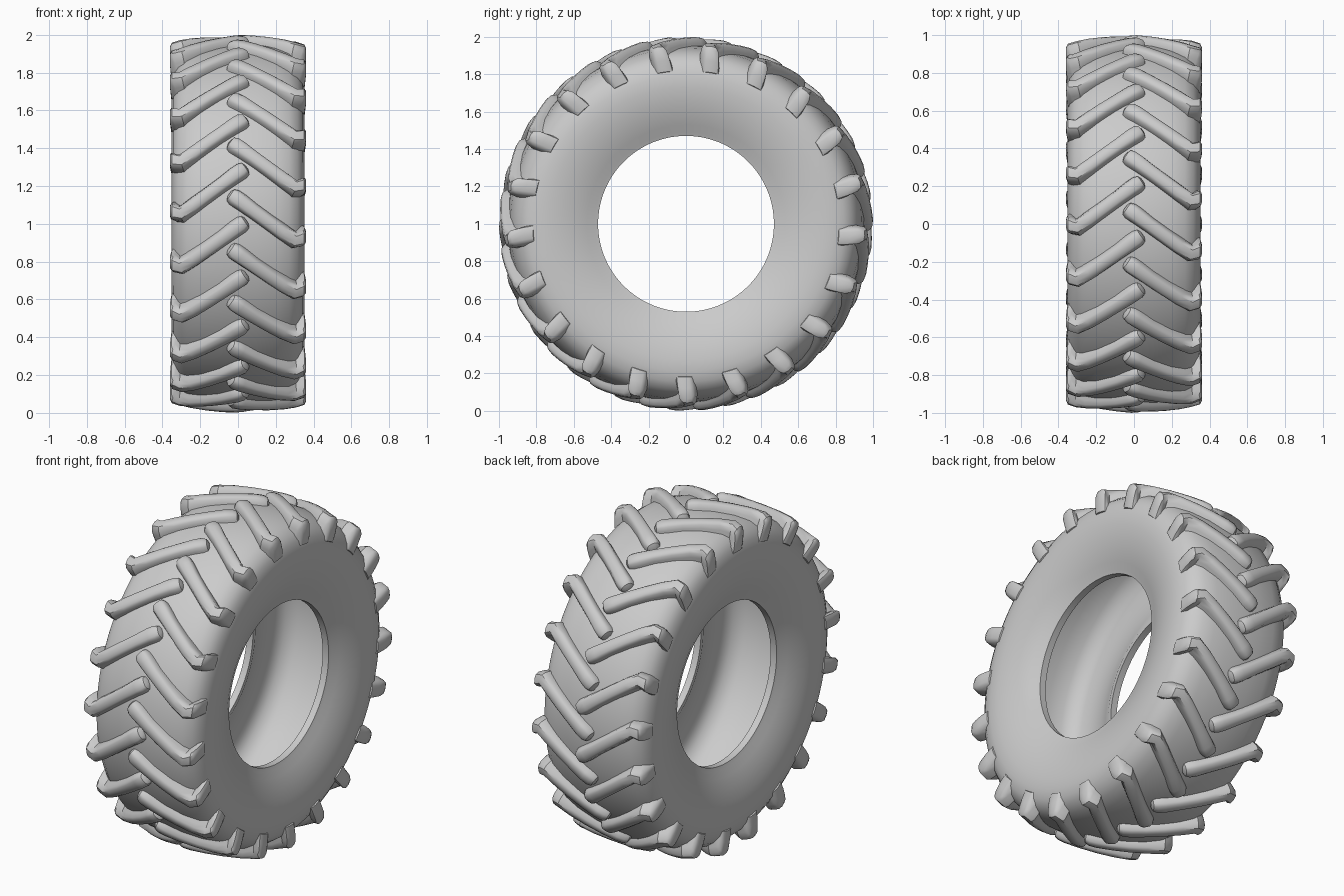
import bpy, bmesh, math
from mathutils import Vector

if "Cube" in bpy.data.objects:
    bpy.data.objects.remove(bpy.data.objects["Cube"])

CENTRE_Z = 1.0
COUNT = 21                      # lugs per side
PITCH = 2 * math.pi / COUNT


def polar(x, r, e):
    """Point at axial x, radius r and elevation e seen from the front."""
    return Vector((x, -r * math.cos(e), CENTRE_Z + r * math.sin(e)))


def make_object(name, bm, angle):
    bmesh.ops.recalc_face_normals(bm, faces=bm.faces)
    me = bpy.data.meshes.new(name)
    bm.to_mesh(me)
    bm.free()
    ob = bpy.data.objects.new(name, me)
    bpy.context.collection.objects.link(ob)
    bpy.ops.object.select_all(action='DESELECT')
    ob.select_set(True)
    bpy.context.view_layer.objects.active = ob
    bpy.ops.object.shade_smooth_by_angle(angle=math.radians(angle))
    return ob


def skin(bm, rings, close_rings):
    """Bridge successive closed rings of vertices."""
    n = len(rings[0])
    last = len(rings) if close_rings else len(rings) - 1
    for i in range(last):
        a, b = rings[i], rings[(i + 1) % len(rings)]
        for j in range(n):
            k = (j + 1) % n
            bm.faces.new((a[j], a[k], b[k], b[j]))


# Hollow tyre carcass: half profile (x, r), mirrored and spun about the axle
outer = [(0, .955), (.10, .951), (.20, .938), (.27, .918), (.315, .885),
         (.34, .845), (.352, .79), (.352, .73), (.342, .66), (.322, .59),
         (.298, .53), (.278, .49), (.27, .47)]
inner = [(.23, .47), (.235, .50), (.265, .56), (.29, .63), (.305, .71),
         (.302, .79), (.28, .85), (.22, .885), (.12, .90), (0, .905)]
half = outer + inner
profile = half + [(-x, r) for x, r in reversed(half[1:-1])]
bm = bmesh.new()
STEPS = 126
rings = [[bm.verts.new(polar(x, r, 2 * math.pi * i / STEPS)) for x, r in profile]
         for i in range(STEPS)]
skin(bm, rings, True)
make_object("tyre_carcass", bm, 40)

# Lug stations: top x, top r, base x, base r, elevation deg, half width, tilt deg
TIP = [(-.045, .965, -.045, .93, 9.6, .020, 35),
       (-.036, .988, -.040, .93, 9.2, .036, 35),
       (-.018, .998, -.020, .93, 8.4, .044, 35),
       (.015, 1.0, .015, .93, 7.0, .044, 35)]
BODY = [(.08, .996, .08, .93, 4.1, .040, 35),
        (.16, .990, .16, .92, 0.6, .040, 35),
        (.24, .982, .24, .90, -2.9, .042, 34),
        (.305, .972, .29, .87, -5.4, .046, 14)]
SIDE = [(.350, .958, .315, .85, -4.7, .050, 2),
        (.360, .938, .32, .84, -4.4, .050, 0),
        (.360, .880, .32, .83, -4.0, .053, 0),
        (.354, .820, .32, .81, -3.6, .056, 0)]
# Rounded cross-section: across (in half widths), height fraction
SECTION = [(-1.15, 0), (-1.0, .5), (-.85, .80), (-.55, .96), (0, 1),
           (.55, .96), (.85, .80), (1.0, .5), (1.15, 0)]


def add_lug(bm, side, turn):
    rings = []
    for xt, rt, xb, rb, e, w, tilt in TIP + BODY + SIDE:
        e, t = math.radians(e) + turn, math.radians(tilt)
        ring = []
        for u, h in SECTION:
            x = xb + (xt - xb) * h + u * w * math.sin(t)
            r = rb + (rt - rb) * h
            ring.append(bm.verts.new(polar(side * x, r, e + u * w * math.cos(t) / .97)))
        rings.append(ring)
    skin(bm, rings, False)
    bm.faces.new(rings[0])
    bm.faces.new(rings[-1])


# Staggered tread lugs, the left set turned by half a pitch
for name, side, shift in (("right_lugs", 1, 0), ("left_lugs", -1, PITCH / 2)):
    bm = bmesh.new()
    for i in range(COUNT):
        add_lug(bm, side, i * PITCH + shift)
    make_object(name, bm, 38)
